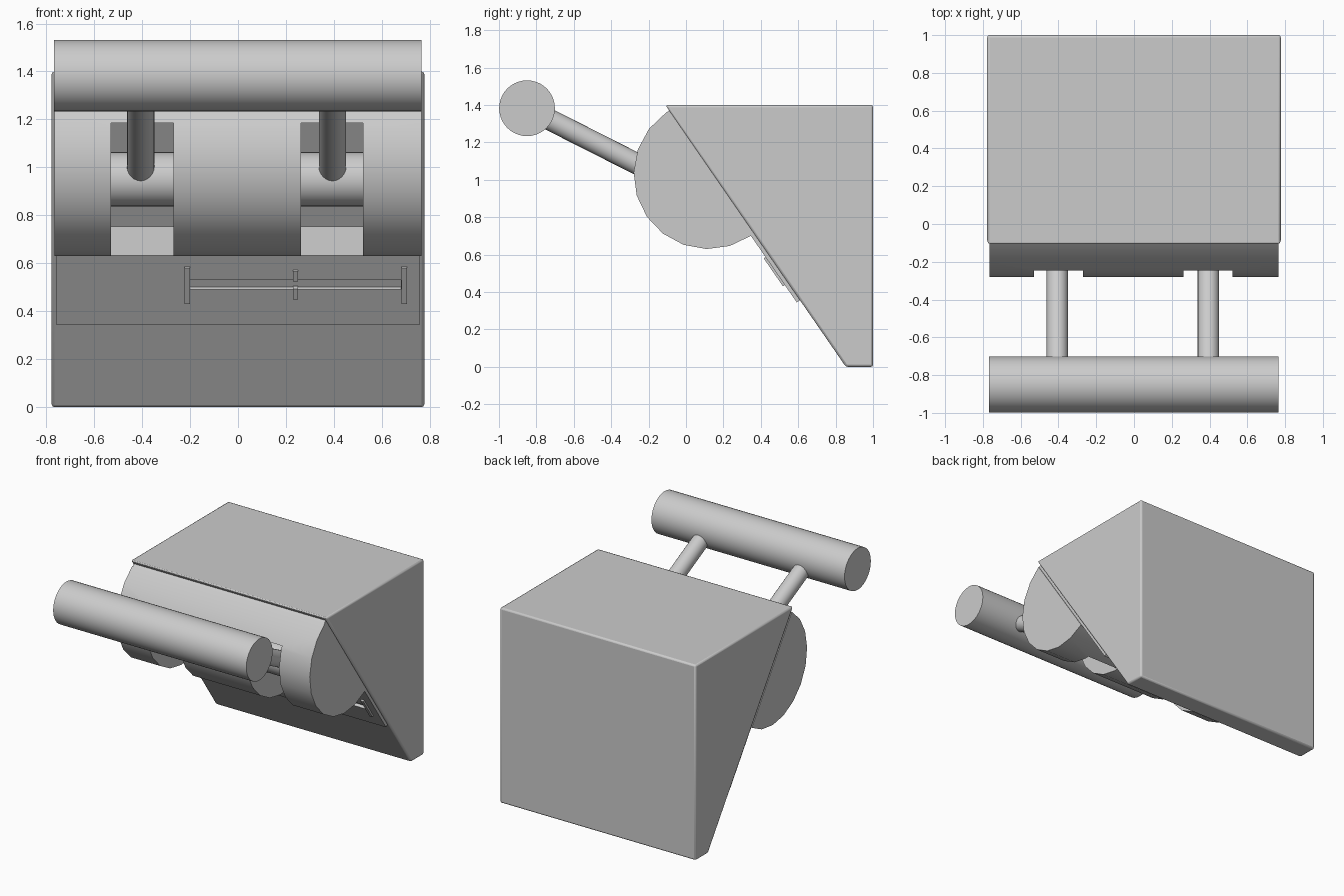
import bpy, bmesh, math
from mathutils import Vector

if "Cube" in bpy.data.objects:
    bpy.data.objects.remove(bpy.data.objects["Cube"])

# Sloped panel frame: s runs down the slope, n points out of it
CENTRE = Vector((0.12, 1.03))
DOWN = Vector((0.5675, -0.8233))
OUT = Vector((-0.8233, -0.5675))


def on_slope(s, n):
    return CENTRE + DOWN * s + OUT * n


def prism(name, profile, x0, x1):
    """Extrude a (y, z) profile along x."""
    bm = bmesh.new()
    face = bm.faces.new([bm.verts.new((x0, p[0], p[1])) for p in profile])
    ext = bmesh.ops.extrude_face_region(bm, geom=[face])
    verts = [v for v in ext["geom"] if isinstance(v, bmesh.types.BMVert)]
    bmesh.ops.translate(bm, verts=verts, vec=(x1 - x0, 0, 0))
    bmesh.ops.recalc_face_normals(bm, faces=bm.faces)
    mesh = bpy.data.meshes.new(name)
    bm.to_mesh(mesh)
    bm.free()
    obj = bpy.data.objects.new(name, mesh)
    bpy.context.collection.objects.link(obj)
    return obj


def slope_box(name, x0, x1, s0, s1, n0, n1):
    corners = [(s0, n0), (s1, n0), (s1, n1), (s0, n1)]
    return prism(name, [on_slope(*c) for c in corners], x0, x1)


def select(obj):
    bpy.ops.object.select_all(action='DESELECT')
    obj.select_set(True)
    bpy.context.view_layer.objects.active = obj


def smooth(obj):
    select(obj)
    bpy.ops.object.shade_smooth_by_angle(angle=math.radians(30))


def rod(name, a, b, radius, sides=32):
    a, b = Vector(a), Vector(b)
    bpy.ops.mesh.primitive_cylinder_add(vertices=sides, radius=radius,
                                        depth=(b - a).length, location=(a + b) / 2)
    obj = bpy.context.object
    obj.name = name
    obj.rotation_euler = (b - a).to_track_quat('Z', 'Y').to_euler()
    smooth(obj)
    return obj


# Wedge housing with softened edges
housing = prism("housing", [(-0.11, 1.4), (1, 1.4), (1, 0), (0.855, 0)], -0.777, 0.777)
bevel = housing.modifiers.new("soft_edges", 'BEVEL')
bevel.width = 0.012
bevel.segments = 2
smooth(housing)

# Face plate, pieced around a narrow horizontal slit
T = -0.035
slope_box("plate_upper", -0.76, 0.76, -0.40, 0.607, T, 0)
slope_box("plate_lower", -0.76, 0.76, 0.656, 0.832, T, 0)
slope_box("plate_left", -0.76, -0.2, 0.607, 0.656, T, 0)
slope_box("plate_right", 0.68, 0.76, 0.607, 0.656, T, 0)

# Raised trim around the slit
for side, x in (("left", -0.2125), ("right", 0.6925)):
    slope_box("slit_end_" + side, x - 0.0115, x + 0.0115, 0.538, 0.72, -0.01, 0.012)
slope_box("slit_tick_upper", 0.23, 0.25, 0.556, 0.607, -0.01, 0.012)
slope_box("slit_tick_lower", 0.23, 0.25, 0.645, 0.696, -0.01, 0.012)

# Half-round drum, ten facets, with two slots for the arms
arc = [on_slope(0.4 * math.cos(math.pi * i / 10), 0.4 * math.sin(math.pi * i / 10))
       for i in range(11)]
drum = prism("drum", arc, -0.765, 0.765)
SLOTS = {"left": -0.4, "right": 0.392}
for side, x in SLOTS.items():
    cutter = slope_box("slot_cutter", x - 0.13, x + 0.13, -0.335, 0.335, -0.01, 0.6)
    cutter.hide_render = True
    cut = drum.modifiers.new("slot_" + side, 'BOOLEAN')
    cut.operation = 'DIFFERENCE'
    cut.solver = 'EXACT'
    cut.object = cutter
    select(drum)
    bpy.ops.object.modifier_apply(modifier=cut.name)
    bpy.data.objects.remove(cutter)
smooth(drum)

# Pivot hubs and arms in the slots
hub = on_slope(0, 0.14)
BAR = (-0.85, 1.383)
for side, x in SLOTS.items():
    rod("hub_" + side, (x - 0.135, *hub), (x + 0.135, *hub), 0.113)
    arm_x = x - 0.006 if x < 0 else x + 0.002
    rod("arm_" + side, (arm_x, *hub), (arm_x, *BAR), 0.057, 24)

# Push bar across the front
rod("push_bar", (-0.767, *BAR), (0.765, *BAR), 0.149, 40)
